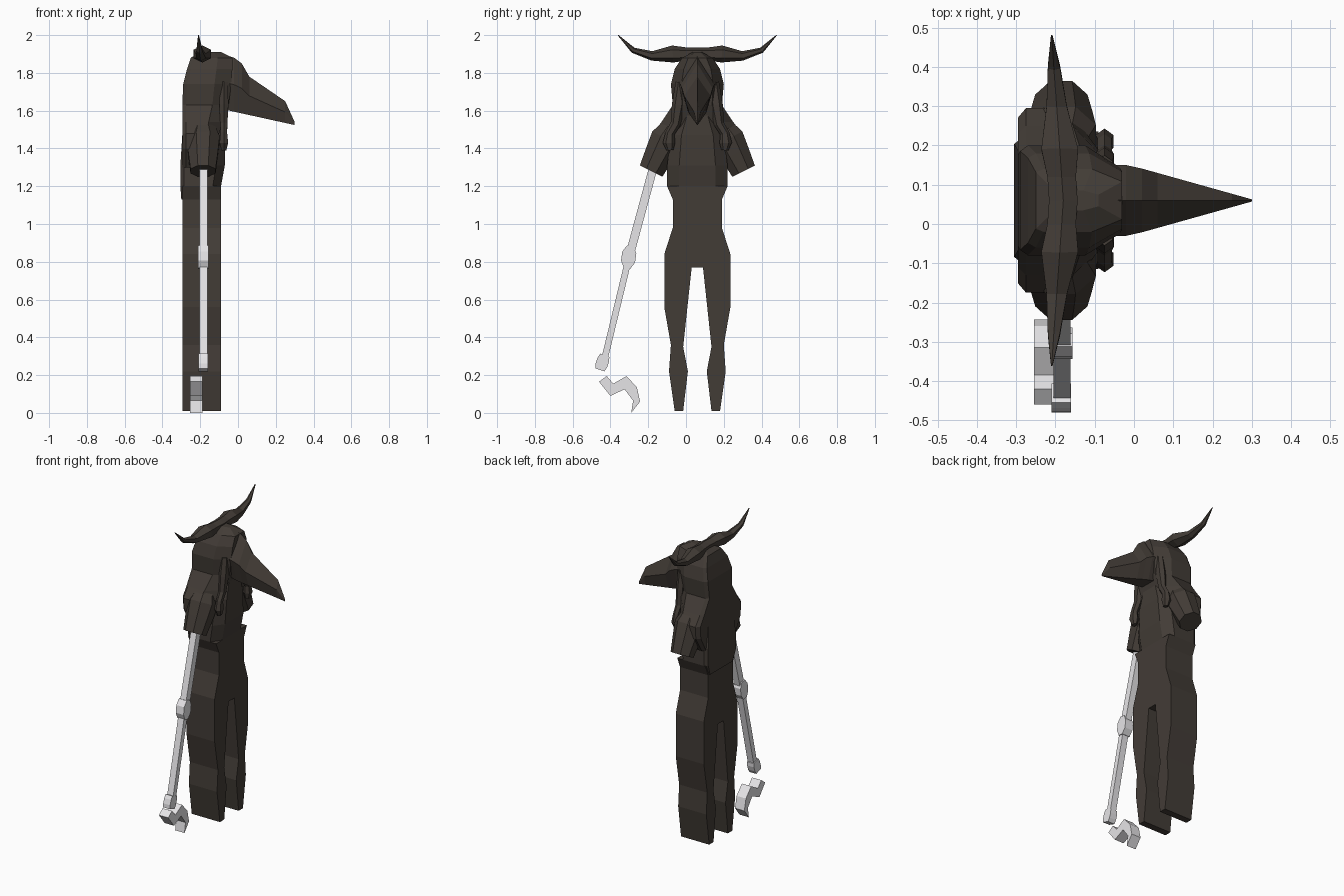
import bpy, bmesh, math
from mathutils import Vector

cube = bpy.data.objects.get("Cube")
if cube:
    bpy.data.objects.remove(cube, do_unlink=True)

MIDLINE = .06  # y of the figure's own symmetry plane
BACK = -.295   # x of the flat back


def make_material(name, color):
    material = bpy.data.materials.new(name)
    material.use_nodes = True
    material.diffuse_color = color
    shader = material.node_tree.nodes["Principled BSDF"]
    shader.inputs["Base Color"].default_value = color
    shader.inputs["Roughness"].default_value = .9
    return material


dark = make_material("dark brown cloth", (.055, .045, .037, 1))
pale = make_material("pale grey", (.8, .79, .81, 1))


def loft(name, rings, material, offset=MIDLINE):
    """Skin a list of equal-sized point rings and cap both ends."""
    bm = bmesh.new()
    loops = [[bm.verts.new(point) for point in ring] for ring in rings]
    count = len(rings[0])
    for lower, upper in zip(loops, loops[1:]):
        for i in range(count):
            j = (i + 1) % count
            bm.faces.new((lower[i], lower[j], upper[j], upper[i]))
    for cap in (loops[0], loops[-1]):
        bm.faces.new(cap)
    bmesh.ops.recalc_face_normals(bm, faces=bm.faces)
    mesh = bpy.data.meshes.new(name)
    bm.to_mesh(mesh)
    bm.free()
    mesh.materials.append(material)
    part = bpy.data.objects.new(name, mesh)
    part.location.y = offset
    bpy.context.collection.objects.link(part)
    return part


def both_sides(half):
    """Close a half outline, given as (y, rest of point), by reflection."""
    return half + [(-y, other) for y, other in reversed(half)]


def slab(name, outline, back, front, material, offset=MIDLINE):
    """Extrude a y-z outline along x."""
    rings = [[(x, y, z) for y, z in outline] for x in (back, front)]
    return loft(name, rings, material, offset)


def stacked(name, sections, chamfer):
    """Loft of flat-backed sections (height, half width, back, front)."""
    rings = []
    for z, width, back, front in sections:
        shoulder = front - (front - back) * chamfer
        half = [(width * .9, back), (width, back + .02),
                (width, shoulder), (width * .6, front)]
        rings.append([(x, y, z) for y, x in both_sides(half)])
    return loft(name, rings, dark)


def mirrored_tube(name, x, path, sides, flatten=1, lean=0):
    """Tube through (y, z, radius) points, repeated on the other side."""
    rings = []
    for i, (y, z, radius) in enumerate(path):
        before, after = path[max(i - 1, 0)], path[min(i + 1, len(path) - 1)]
        along = Vector((0, after[0] - before[0], after[1] - before[1])).normalized()
        across = Vector((0, -along.z, along.y))
        center = Vector((x + lean * y, y, z))
        ring = []
        for k in range(sides):
            angle = math.tau * (k + .5) / sides
            depth = Vector((math.cos(angle) * flatten, 0, 0))
            ring.append(center + (depth + across * math.sin(angle)) * radius)
        rings.append(ring)
    part = loft(name, rings, dark)
    mirror = part.modifiers.new("other side", 'MIRROR')
    mirror.use_axis = (False, True, False)
    return part


def beam(name, start, end, width, back, front, tip=1):
    """Bar between two y-z points whose ends may be narrowed."""
    start, end = Vector(start), Vector(end)
    along = end - start
    across = Vector((-along.y, along.x)).normalized() * width / 2
    steps = [(0, tip), (.3, 1), (.7, 1), (1, tip)]
    near = [start + along * t + across * k for t, k in steps]
    far = [start + along * t - across * k for t, k in reversed(steps)]
    return slab(name, near + far, back, front, pale, 0)


# Legs and waist: one outline from the crotch down to the foot and up the side
leg = [(.03, .77), (.075, .35), (.05, .22), (.075, .01), (.12, .01), (.15, .22),
       (.14, .36), (.175, .56), (.175, .84), (.13, .98), (.13, 1.13), (.16, 1.2)]
slab("legs_and_waist", both_sides(leg), BACK, -.09, dark)

# Chest, bulging a little to the front
stacked("chest", [(1.13, .13, -.3, -.09), (1.2, .16, -.305, -.09),
                  (1.31, .16, -.305, -.07), (1.47, .14, BACK, -.065),
                  (1.6, .08, BACK, -.07)], .2)

# Hood running down into the cape over the shoulders
stacked("hood_cape", [(1.3, .17, BACK, -.13), (1.4, .23, BACK, -.11),
                      (1.48, .235, BACK, -.1), (1.54, .19, BACK, -.08),
                      (1.63, .13, BACK, -.05), (1.74, .14, -.29, -.035),
                      (1.82, .12, -.27, -.03), (1.88, .08, -.25, -.03),
                      (1.91, .025, -.2, -.09)], .35)

# Beaked mask: ridged five-sided sections narrowing evenly to the tip
sections = []
for x, ridge in [(-.12, 1.91), (-.02, 1.88), (.02, 1.85), (.06, 1.78),
                 (.25, 1.65), (.3, 1.54)]:
    width = min(.09, (.31 - x) * .28)
    base = 1.59 - x * .22
    cheek = (base + ridge) / 2
    half = [(0, ridge), (width, cheek), (width * .55, base)]
    sections.append([(x, y, z) for y, z in both_sides(half)[:-1]])
loft("beak_mask", sections, dark)

# Horns, sleeve stubs and the hood strands hanging beside the neck
mirrored_tube("horns", -.18, [(0, 1.9, .035), (.06, 1.9, .035), (.13, 1.9, .045),
                              (.24, 1.89, .025), (.34, 1.92, .015),
                              (.42, 2, .002)], 6, flatten=1.2, lean=-.07)
mirrored_tube("sleeves", -.185, [(.12, 1.53, .06), (.16, 1.45, .095),
                                 (.2, 1.37, .085), (.245, 1.28, .072)], 8)
mirrored_tube("hood_strands", -.075, [(.085, 1.75, .03), (.1, 1.63, .035),
                                      (.115, 1.53, .027), (.145, 1.48, .025),
                                      (.15, 1.43, .033), (.145, 1.39, .018)],
              6, flatten=.8)

# Cane: two shaft lengths, the joint between them and the foot
joint = (-.3, .83)
beam("cane_upper_shaft", (-.17, 1.31), joint, .045, -.205, -.162)
beam("cane_lower_shaft", joint, (-.435, .27), .034, -.205, -.162)
beam("cane_joint", (-.295, .885), (-.312, .765), .075, -.213, -.156, tip=.45)
beam("cane_foot", (-.43, .305), (-.456, .228), .064, -.21, -.16, tip=.8)

# Detached hooked end lying below the foot
hook = [(-.42, .195), (-.46, .165), (-.4, .09), (-.325, .125), (-.28, .065),
        (-.29, 0), (-.243, .06), (-.26, .135), (-.315, .195), (-.385, .155)]
slab("cane_hook", hook, -.255, -.187, pale, 0)
